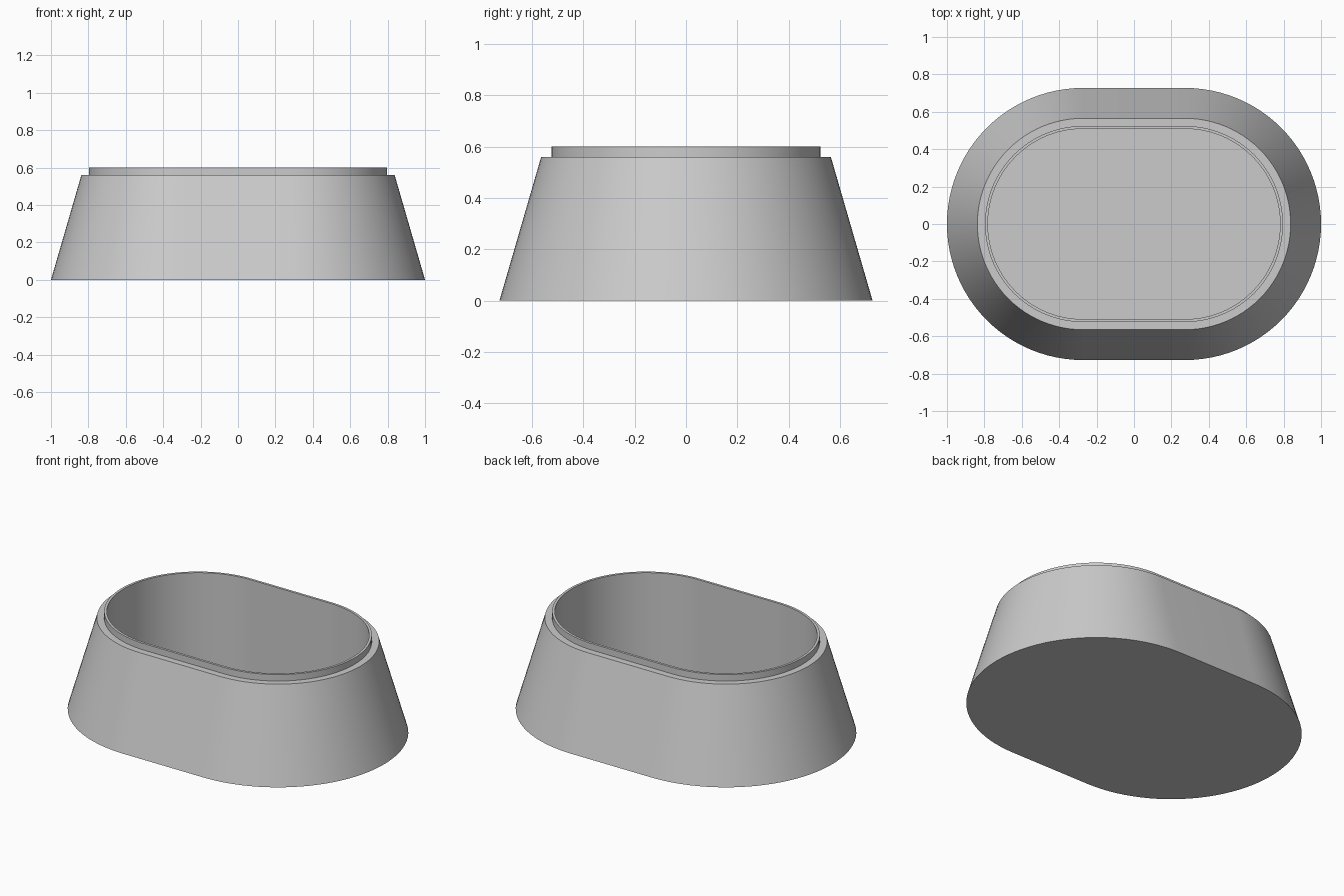
import bpy
import bmesh
from math import cos, sin, pi, radians

if "Cube" in bpy.data.objects:
    bpy.data.objects.remove(bpy.data.objects["Cube"], do_unlink=True)

HALF_STRAIGHT = 0.2725   # half length of the straight sides
ARC_STEPS = 48           # segments in each rounded end

grey = bpy.data.materials.new("plain grey")
grey.use_nodes = True
colour = (0.6, 0.6, 0.6, 1.0)
grey.diffuse_color = colour
grey.node_tree.nodes["Principled BSDF"].inputs["Base Color"].default_value = colour


def oblong_ring(bm, radius, z):
    """Ring of vertices around an oblong with two half-round ends."""
    ring = []
    for side, start in ((1, -pi / 2), (-1, pi / 2)):
        for i in range(ARC_STEPS + 1):
            a = start + pi * i / ARC_STEPS
            ring.append(bm.verts.new((side * HALF_STRAIGHT + radius * cos(a),
                                      radius * sin(a), z)))
    return ring


def oblong_shell(name, profile):
    """Loft rings through (radius, height) pairs and cap both ends."""
    bm = bmesh.new()
    rings = [oblong_ring(bm, r, z) for r, z in profile]
    count = len(rings[0])
    for low, high in zip(rings, rings[1:]):
        for i in range(count):
            j = (i + 1) % count
            bm.faces.new((low[i], low[j], high[j], high[i]))
    bm.faces.new(rings[0][::-1])
    bm.faces.new(rings[-1])
    bmesh.ops.recalc_face_normals(bm, faces=bm.faces)
    mesh = bpy.data.meshes.new(name)
    bm.to_mesh(mesh)
    bm.free()
    mesh.materials.append(grey)
    obj = bpy.data.objects.new(name, mesh)
    bpy.context.collection.objects.link(obj)
    return obj


# Tapered hollow body: outer wall, ledge, thin lip, straight inner wall, floor
body = oblong_shell("tapered_oblong_box", [
    (0.7275, 0.0), (0.565, 0.56),
    (0.524, 0.56), (0.524, 0.60),
    (0.509, 0.60), (0.509, 0.012),
])

bpy.ops.object.select_all(action='DESELECT')
body.select_set(True)
bpy.context.view_layer.objects.active = body
bpy.ops.object.shade_smooth_by_angle(angle=radians(30))
